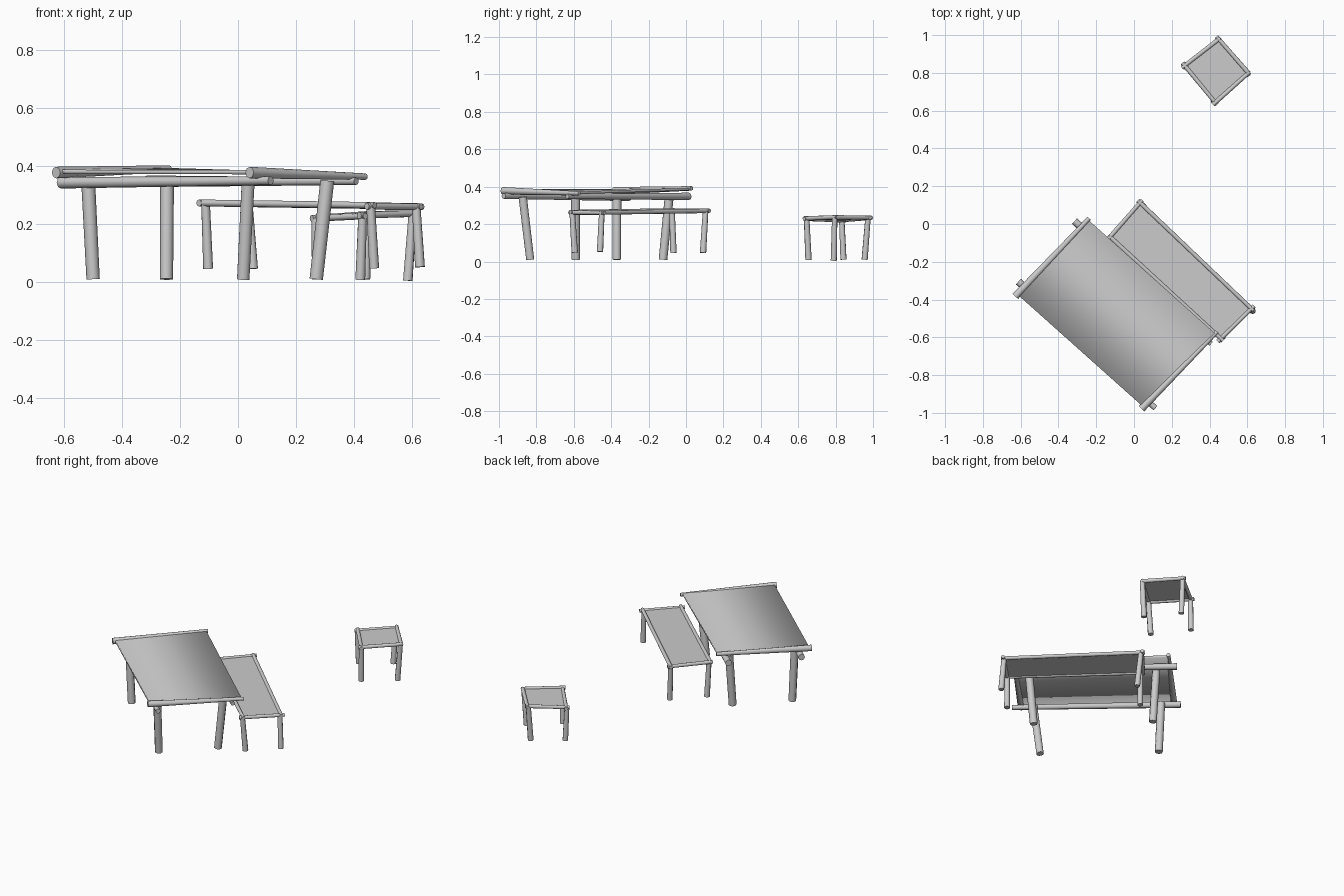
import bpy, bmesh
from mathutils import Vector, Matrix


def log(name, a, b, r1, r2, sides=8):
    """Tapered pole from point a to point b."""
    a, b = Vector(a), Vector(b)
    d = b - a
    bm = bmesh.new()
    bmesh.ops.create_cone(bm, cap_ends=True, segments=sides, radius1=r1, radius2=r2, depth=d.length)
    rot = d.to_track_quat('Z', 'Y').to_matrix().to_4x4()
    bm.transform(Matrix.Translation((a + b) / 2) @ rot)
    for f in bm.faces:
        f.smooth = len(f.verts) == 4
    return finish(name, bm)


def panel(name, corners, thick, smooth=False):
    """Thin slab; corners are its top face, anticlockwise from above."""
    bm = bmesh.new()
    top = [bm.verts.new(c) for c in corners]
    low = [bm.verts.new(Vector(c) - Vector((0, 0, thick))) for c in corners]
    bm.faces.new(top)
    bm.faces.new(low[::-1])
    for i in range(4):
        j = (i + 1) % 4
        if not (smooth and i % 2):          # ends hidden under the end poles
            bm.faces.new((top[j], top[i], low[i], low[j]))
    for f in bm.faces:
        f.smooth = smooth
    return finish(name, bm)


def finish(name, bm):
    mesh = bpy.data.meshes.new(name)
    bm.to_mesh(mesh)
    bm.free()
    ob = bpy.data.objects.new(name, mesh)
    bpy.context.collection.objects.link(ob)
    return ob


def logs(name, items, r1, r2):
    for i, (a, b) in enumerate(items, 1):
        log(f"{name}_{i}", a, b, r1, r2)


# Table: legs, long side poles, end poles on top, softly shaded board
logs("table_leg", [
    ((-0.50, -0.37, 0.010), (-0.517, -0.37, 0.345)),
    ((-0.247, -0.123, 0.010), (-0.245, -0.09, 0.345)),
    ((0.018, -0.833, 0.010), (0.035, -0.873, 0.345)),
    ((0.27, -0.59, 0.010), (0.308, -0.59, 0.350))], 0.023, 0.024)
log("table_side_pole_front", (-0.612, -0.305, 0.343), (0.113, -0.975, 0.350), 0.020, 0.015)
log("table_side_pole_back", (-0.315, 0.015, 0.348), (0.408, -0.635, 0.348), 0.020, 0.013)
log("table_end_pole_left", (-0.628, -0.383, 0.378), (-0.237, 0.030, 0.391), 0.020, 0.012)
log("table_end_pole_right", (0.040, -0.978, 0.378), (0.440, -0.570, 0.364), 0.020, 0.011)
panel("table_top", [(-0.615, -0.375, 0.388), (0.045, -0.965, 0.386),
                    (0.430, -0.580, 0.374), (-0.240, 0.020, 0.394)], 0.014, smooth=True)

# Bench
logs("bench_leg", [
    ((-0.103, -0.067, 0.046), (-0.112, -0.075, 0.275)),
    ((0.052, 0.091, 0.046), (0.035, 0.105, 0.275)),
    ((0.470, -0.595, 0.048), (0.458, -0.608, 0.262)),
    ((0.628, -0.460, 0.052), (0.615, -0.450, 0.260))], 0.017, 0.015)
log("bench_side_pole_front", (-0.132, -0.063, 0.273), (0.472, -0.618, 0.265), 0.012, 0.011)
log("bench_side_pole_back", (0.020, 0.124, 0.271), (0.632, -0.458, 0.261), 0.012, 0.011)
log("bench_end_pole_left", (-0.135, -0.078, 0.273), (0.044, 0.126, 0.271), 0.012, 0.011)
log("bench_end_pole_right", (0.444, -0.622, 0.262), (0.636, -0.434, 0.260), 0.012, 0.011)
panel("bench_seat", [(-0.122, -0.068, 0.276), (0.456, -0.605, 0.267),
                     (0.622, -0.446, 0.263), (0.034, 0.112, 0.274)], 0.006)

# Stool
logs("stool_leg", [
    ((0.422, 0.655, 0.008), (0.430, 0.645, 0.228)),
    ((0.586, 0.790, 0.005), (0.603, 0.795, 0.236)),
    ((0.440, 0.955, 0.010), (0.445, 0.973, 0.235)),
    ((0.272, 0.842, 0.010), (0.267, 0.833, 0.222))], 0.017, 0.015)
logs("stool_seat_pole", [
    ((0.257, 0.853, 0.220), (0.440, 0.632, 0.228)),
    ((0.418, 0.632, 0.230), (0.612, 0.805, 0.237)),
    ((0.608, 0.797, 0.236), (0.437, 0.992, 0.234)),
    ((0.458, 0.985, 0.234), (0.254, 0.827, 0.220))], 0.012, 0.011)
panel("stool_seat", [(0.273, 0.837, 0.224), (0.430, 0.650, 0.232),
                     (0.598, 0.800, 0.238), (0.445, 0.972, 0.237)], 0.006)
